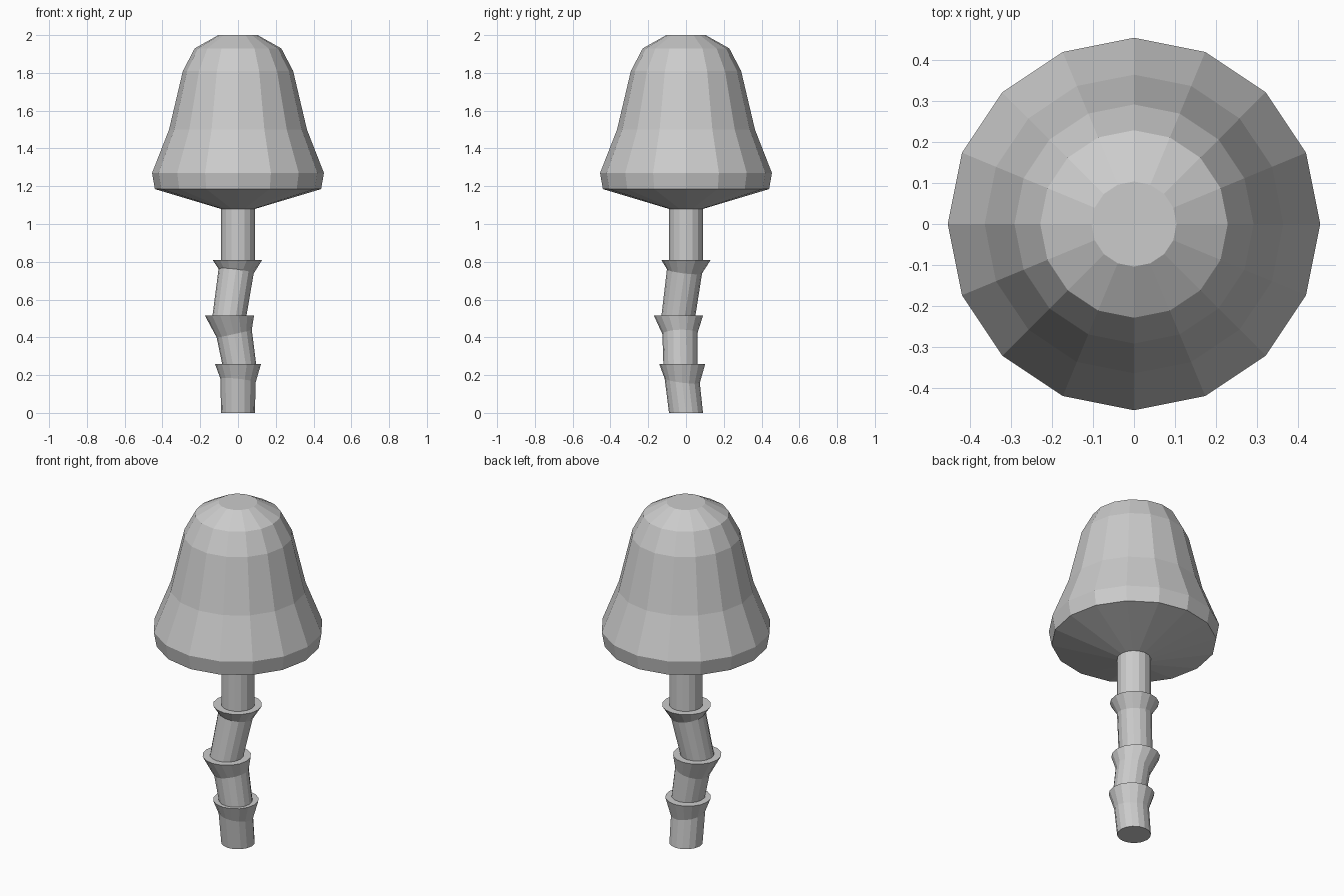
import bpy, bmesh
from math import cos, sin, pi

if "Cube" in bpy.data.objects:
    bpy.data.objects.remove(bpy.data.objects["Cube"])

SIDES = 16


def loft(name, rings):
    """Skin rings given as (x, y, z, radius, slope_x, slope_y) and cap both ends."""
    bm = bmesh.new()
    loops = []
    for x, y, z, r, sx, sy in rings:
        loop = []
        for i in range(SIDES):
            a = 2 * pi * i / SIDES
            dx, dy = r * cos(a), r * sin(a)
            loop.append(bm.verts.new((x + dx, y + dy, z + sx * dx + sy * dy)))
        loops.append(loop)
    for a, b in zip(loops, loops[1:]):
        for i in range(SIDES):
            j = (i + 1) % SIDES
            bm.faces.new((a[i], a[j], b[j], b[i]))
    bm.faces.new(loops[0][::-1])
    bm.faces.new(loops[-1])
    mesh = bpy.data.meshes.new(name)
    bm.to_mesh(mesh)
    bm.free()
    obj = bpy.data.objects.new(name, mesh)
    bpy.context.collection.objects.link(obj)
    return obj


# Crooked stem: each flared collar is a tilted neck, a wide rim and a step back in
R = 0.09
collars = [
    # neck x, y, z, slope x, slope y | rim x, y, z, radius | next stem x, y
    (0.0, -0.02, 0.17, -0.11, -0.12, 0.0, -0.02, 0.26, 0.122, 0.006, -0.03),
    (-0.02, -0.032, 0.42, 0.22, 0.03, -0.045, -0.04, 0.515, 0.13, -0.045, -0.04),
    (-0.01, -0.008, 0.75, -0.13, -0.12, -0.003, 0.0, 0.81, 0.131, 0.0, 0.0),
]
stem = [(0, 0, 0, R, 0, 0)]
for nx, ny, nz, sx, sy, rx, ry, rz, rr, tx, ty in collars:
    stem += [(nx, ny, nz, R + 0.003, sx, sy),
             (rx, ry, rz, rr, 0, 0),
             (tx, ty, rz, R, 0, 0)]
stem.append((0, 0, 1.08, R, 0, 0))
loft("stem", stem)

# Bell-shaped cap
profile = [(0.09, 1.08), (0.44, 1.185), (0.455, 1.27), (0.365, 1.5),
           (0.292, 1.81), (0.229, 1.93), (0.104, 2.0)]
loft("cap", [(0, 0, z, r, 0, 0) for r, z in profile])
